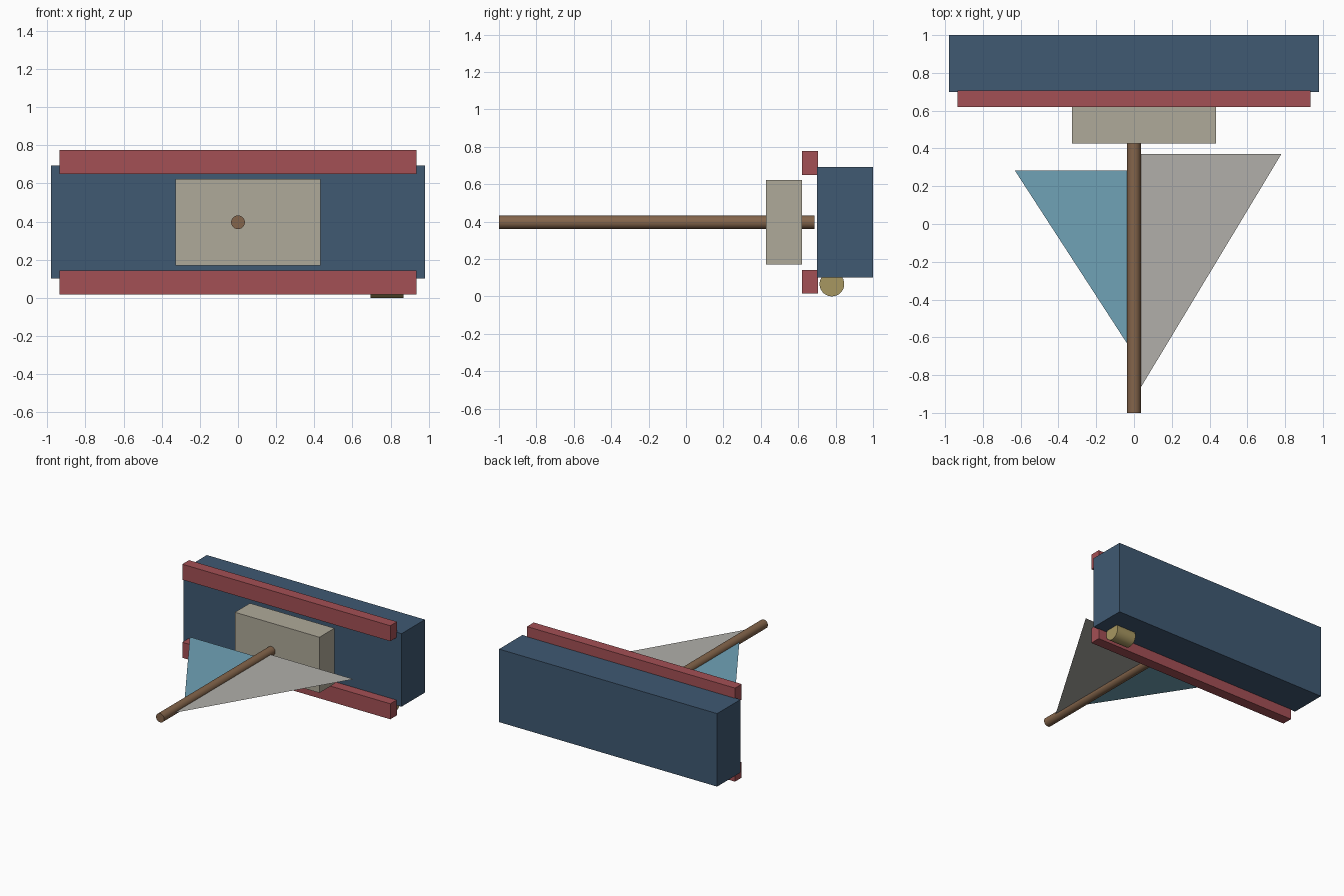
import bpy, math

if "Cube" in bpy.data.objects:
    bpy.data.objects.remove(bpy.data.objects["Cube"])


def material(name, rgb):
    m = bpy.data.materials.new(name)
    m.diffuse_color = (*rgb, 1)
    m.use_nodes = True
    m.node_tree.nodes["Principled BSDF"].inputs["Base Color"].default_value = m.diffuse_color
    return m


blue = material("dark_blue", (0.05, 0.10, 0.17))
red = material("dull_red", (0.37, 0.08, 0.09))
beige = material("beige", (0.43, 0.40, 0.32))
brown = material("brown", (0.23, 0.13, 0.07))
gold = material("gold", (0.39, 0.31, 0.12))
teal = material("teal", (0.16, 0.36, 0.47))
grey = material("warm_grey", (0.44, 0.43, 0.40))


def box(name, x, y, z, mat):
    """Box from (low, high) ranges on each axis."""
    bpy.ops.mesh.primitive_cube_add(size=1, location=[sum(r) / 2 for r in (x, y, z)])
    o = bpy.context.object
    o.name = name
    o.scale = [r[1] - r[0] for r in (x, y, z)]
    bpy.ops.object.transform_apply(location=False, rotation=False, scale=True)
    o.data.materials.append(mat)


def cylinder(name, radius, length, centre, rotation, mat):
    bpy.ops.mesh.primitive_cylinder_add(vertices=32, radius=radius, depth=length,
                                        location=centre, rotation=rotation)
    o = bpy.context.object
    o.name = name
    o.data.materials.append(mat)
    bpy.ops.object.shade_smooth_by_angle(angle=math.radians(30))


def sheet(name, points, z, mat):
    """Flat sheet with no thickness."""
    mesh = bpy.data.meshes.new(name)
    mesh.from_pydata([(x, y, z) for x, y in points], [], [range(len(points))])
    mesh.materials.append(mat)
    bpy.context.collection.objects.link(bpy.data.objects.new(name, mesh))


# Main body and its centre block
box("body", (-0.98, 0.98), (0.70, 1.0), (0.10, 0.693), blue)
box("front_block", (-0.327, 0.433), (0.427, 0.62), (0.17, 0.622), beige)

# Rails along the top and bottom front edges
for name, z in (("lower_rail", (0.016, 0.142)), ("upper_rail", (0.65, 0.776))):
    box(name, (-0.935, 0.935), (0.62, 0.706), z, red)

# Long rod to the front, and the small roller under the body
ROD_Z = 0.396
cylinder("rod", 0.036, 1.688, (0, -0.156, ROD_Z), (math.pi / 2, 0, 0), brown)
cylinder("roller", 0.066, 0.173, (0.782, 0.78, 0.066), (0, math.pi / 2, 0), gold)

# Triangular fins on either side of the rod
sheet("left_fin", [(-0.03, 0.282), (-0.63, 0.282), (-0.03, -0.643)], ROD_Z, teal)
sheet("right_fin", [(0.03, -0.875), (0.78, 0.37), (0.03, 0.37)], ROD_Z, grey)
